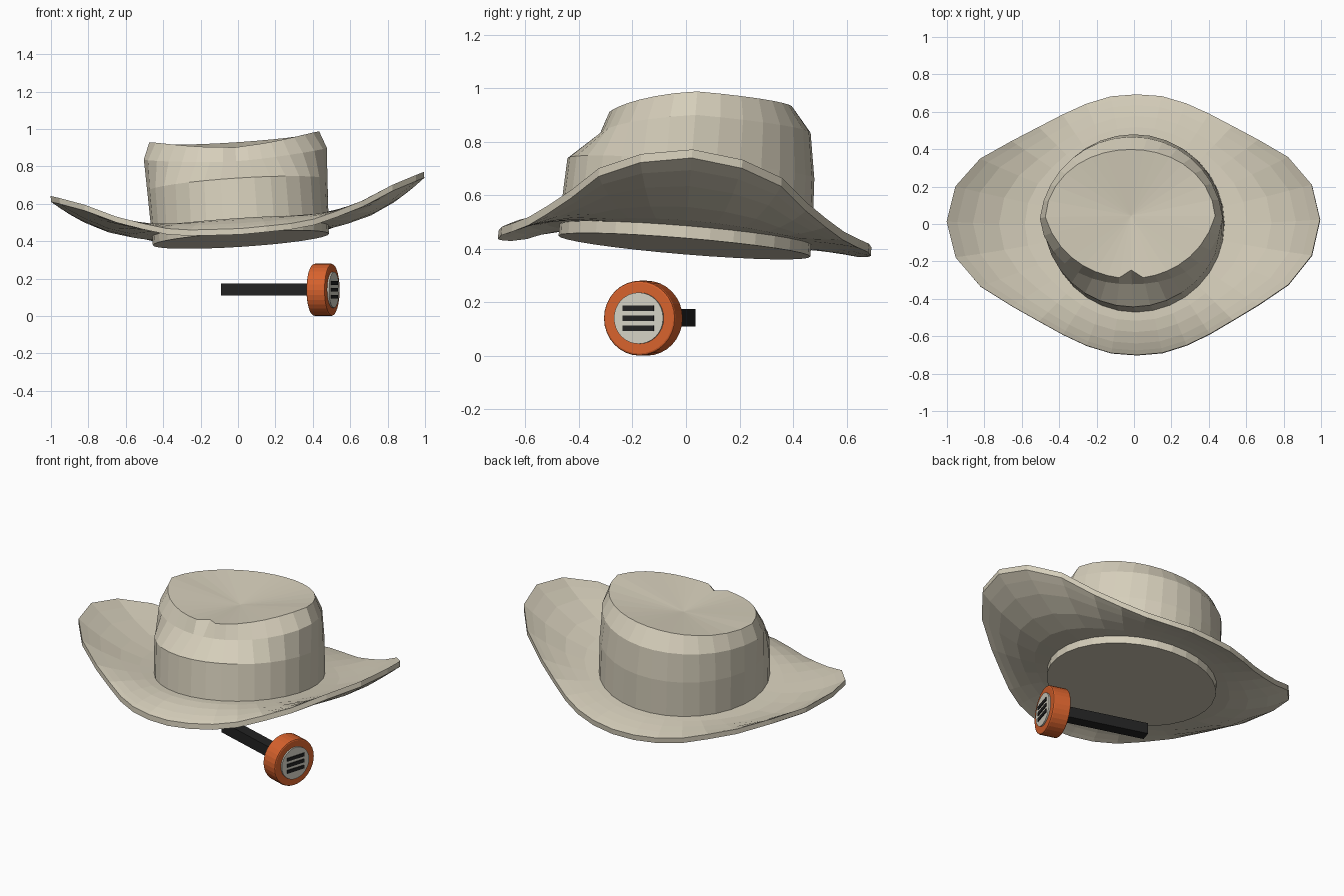
import bpy, bmesh, math
from mathutils import Matrix, Vector

if "Cube" in bpy.data.objects:
    bpy.data.objects.remove(bpy.data.objects["Cube"])

N = 32  # sides of hat rings


def material(name, rgb):
    m = bpy.data.materials.new(name)
    m.diffuse_color = (*rgb, 1)
    m.use_nodes = True
    m.node_tree.nodes["Principled BSDF"].inputs["Base Color"].default_value = m.diffuse_color
    return m


FELT = material("cream_felt", (0.67, 0.62, 0.495))
ORANGE = material("orange", (0.68, 0.122, 0.026))
BLACK = material("black", (0.016, 0.016, 0.016))
PALE = material("pale_grey", (0.66, 0.64, 0.55))


def finish(name, bm, mat, matrix):
    bmesh.ops.recalc_face_normals(bm, faces=bm.faces[:])
    bm.transform(matrix)
    me = bpy.data.meshes.new(name)
    bm.to_mesh(me)
    bm.free()
    me.materials.append(mat)
    ob = bpy.data.objects.new(name, me)
    bpy.context.collection.objects.link(ob)
    return ob


def loft(rings, closed=False, bottom=None, top=None):
    """Skin a list of N-point rings; optional fan tips at either end."""
    bm = bmesh.new()
    vs = [[bm.verts.new(p) for p in r] for r in rings]
    pairs = list(zip(vs, vs[1:])) + ([(vs[-1], vs[0])] if closed else [])
    for a, b in pairs:
        for i in range(N):
            j = (i + 1) % N
            bm.faces.new((a[i], a[j], b[j], b[i]))
    for ring, tip in ((vs[0], bottom), (vs[-1], top)):
        if tip:
            c = bm.verts.new(tip)
            for i in range(N):
                bm.faces.new((ring[i], ring[(i + 1) % N], c))
    return bm


def ring(fn):
    """fn(index, back amount, front amount) -> radius, height"""
    pts = []
    for i in range(N):
        t = 2 * math.pi * i / N
        s = math.sin(t)
        r, z = fn(i, max(0, s), max(0, -s))
        pts.append((r * math.cos(t), r * s, z))
    return pts


# Whole hat leans slightly to the left and back
PIVOT = Vector((0, 0, 0.6))
TILT = (Matrix.Translation(PIVOT + Vector((0.003, 0.01, 0)))
        @ Matrix.Rotation(math.radians(-4.75), 4, 'X')
        @ Matrix.Rotation(math.radians(-3.7), 4, 'Y')
        @ Matrix.Translation(-PIVOT))

# Brim: quarter outline radius and lift, mirrored around the hat
EDGE_R = [1.0, 0.973, 0.893, 0.795, 0.735, 0.708, 0.70, 0.70, 0.697]
EDGE_H = [0.222, 0.197, 0.145, 0.067, 0.018, -0.02, -0.038, -0.045, -0.05]
INNER = 0.46


def brim_ring(u, drop):
    def fn(i, b, f):
        k = i % 16
        k = min(k, 16 - k)
        lift = EDGE_H[k] + 0.026 * (b - f)
        return INNER + (EDGE_R[k] - INNER) * u, 0.485 + lift * u ** 2 - drop
    return ring(fn)


STEPS = [0, 0.25, 0.5, 0.75, 0.9, 1]
rings = [brim_ring(u, 0) for u in STEPS] + [brim_ring(u, 0.032) for u in reversed(STEPS)]
finish("brim", loft(rings, closed=True), FELT, TILT)

# Crown: wall, pinched front shoulder and dished top
crown = [
    ring(lambda i, b, f: (0.474, 0.47)),
    ring(lambda i, b, f: (0.483 - 0.02 * b - 0.02 * f, 0.70)),
    ring(lambda i, b, f: (0.49 - 0.055 * b - 0.14 * f ** 1.5, 0.87 - 0.07 * f)),
    ring(lambda i, b, f: (0.455 - 0.095 * b ** 1.5 - 0.13 * f - (0.045 if i == 24 else 0),
                          0.96 - 0.08 * f ** 1.2)),
]
finish("crown", loft(crown, top=(0, 0.01, 0.885)), FELT, TILT)

# Closed base band under the brim
band = [ring(lambda i, b, f: (0.472, 0.408)), ring(lambda i, b, f: (0.472, 0.475))]
finish("base_band", loft(band, bottom=(0, 0, 0.408)), FELT, TILT)

# Mallet-like knob: local +x points out of its face
KNOB = Matrix.Translation((0.505, -0.175, 0.14)) @ Matrix.Rotation(math.radians(-17), 4, 'Z')


def disc(name, radius, x0, x1, mat, bevel=0):
    bm = bmesh.new()
    bmesh.ops.create_cone(bm, cap_ends=True, segments=32, radius1=radius, radius2=radius,
                          depth=x1 - x0)
    m = KNOB @ Matrix.Translation(((x0 + x1) / 2, 0, 0)) @ Matrix.Rotation(math.pi / 2, 4, 'Y')
    if bevel:
        rims = [e for e in bm.edges if abs(e.verts[0].co.z - e.verts[1].co.z) < 1e-5]
        bmesh.ops.bevel(bm, geom=rims, offset=bevel, segments=2, profile=0.5, affect='EDGES')
    return finish(name, bm, mat, m)


def box(name, size, centre, mat):
    bm = bmesh.new()
    bmesh.ops.create_cube(bm, size=1)
    m = KNOB @ Matrix.Translation(centre) @ Matrix.Diagonal((*size, 1))
    return finish(name, bm, mat, m)


disc("knob", 0.14, -0.105, 0, ORANGE, bevel=0.008)
disc("knob_plate", 0.096, -0.005, 0.009, PALE)
for n, z in enumerate((-0.037, 0, 0.037)):
    box(f"knob_slot_{n + 1}", (0.008, 0.12, 0.02), (0.01, 0, z), BLACK)
box("handle", (0.52, 0.066, 0.066), (-0.354, 0, 0.002), BLACK)
